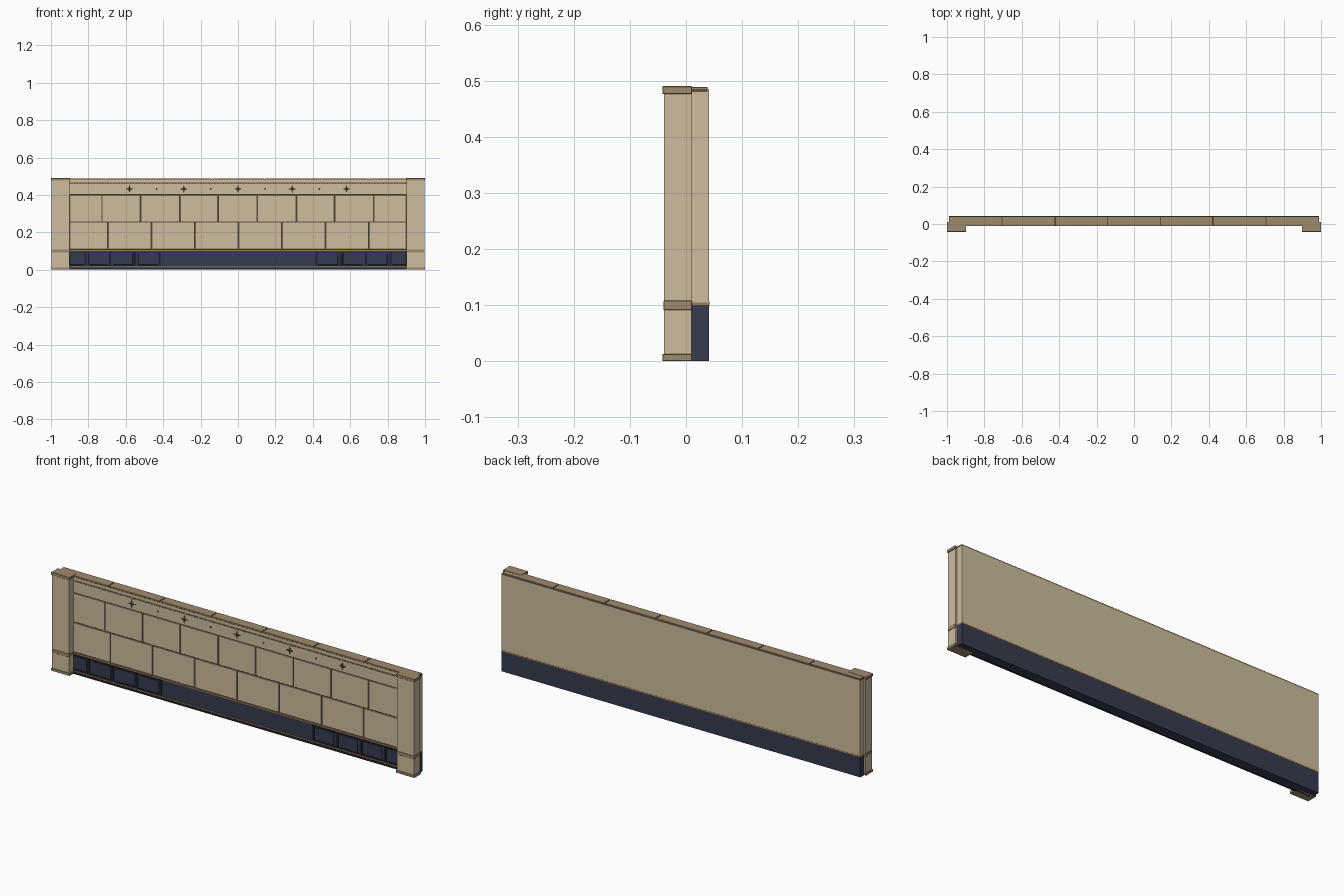
import bpy, bmesh, math

cube = bpy.data.objects.get("Cube")
if cube:
    bpy.data.objects.remove(cube, do_unlink=True)


def material(name, rgb):
    m = bpy.data.materials.new(name)
    m.use_nodes = True
    col = [(c / 255 / 12.92) if c < 11 else ((c / 255 + 0.055) / 1.055) ** 2.4 for c in rgb] + [1]
    m.diffuse_color = col
    m.node_tree.nodes["Principled BSDF"].inputs["Base Color"].default_value = col
    return m


STONE = material("warm_stone", (206, 189, 158))
TRIM = material("brown_trim_stone", (160, 139, 109))
MORTAR = material("dark_mortar", (92, 81, 66))
NAVY = material("navy_base", (54, 60, 78))
SHADOW = material("deep_navy_joint", (30, 34, 46))
GOLD = material("gold_line", (158, 127, 80))


def finish(name, bm, mat):
    mesh = bpy.data.meshes.new(name)
    bm.to_mesh(mesh)
    bm.free()
    mesh.materials.append(mat)
    obj = bpy.data.objects.new(name, mesh)
    bpy.context.collection.objects.link(obj)
    return obj


def boxes(name, mat, spans, bevel=0):
    """One object from boxes, each given as (x0, x1, y0, y1, z0, z1)."""
    bm = bmesh.new()
    for x0, x1, y0, y1, z0, z1 in spans:
        verts = bmesh.ops.create_cube(bm, size=1)["verts"]
        for v in verts:
            v.co = ((x0 + x1) / 2 + v.co.x * (x1 - x0),
                    (y0 + y1) / 2 + v.co.y * (y1 - y0),
                    (z0 + z1) / 2 + v.co.z * (z1 - z0))
    obj = finish(name, bm, mat)
    if bevel:
        mod = obj.modifiers.new("Bevel", "BEVEL")
        mod.width, mod.segments = bevel, 1
    return obj


def mirrored(spans):
    return spans + [(-s[1], -s[0], *s[2:]) for s in spans]


END, BACK, INNER = 0.988, 0.041, 0.9

# Wall core, painted base and the line between them
boxes("wall_core", STONE, [(-END, END, -0.003, BACK, 0.105, 0.478)])
boxes("wall_base", NAVY, [(-END, END, -0.007, BACK, 0, 0.1)])
boxes("base_top_line", GOLD, [(-END, END, -0.010, BACK + 0.0005, 0.1, 0.106)])
boxes("base_foot", SHADOW, [(-INNER, INNER, -0.012, 0, 0, 0.011)])
boxes("base_foot_line", GOLD, [(-INNER, INNER, -0.011, 0, 0.011, 0.016)])

# Raised base panels with dark upright joints
panels, joints = [], []
for i in range(4):
    x = 0.422 + i * 0.132
    panels.append((x + 0.008, min(x + 0.112, INNER), -0.010, 0, 0.026, 0.088))
    joints.append((x - 0.008, x + 0.004, -0.0105, 0, 0.02, 0.094))
boxes("base_panels", NAVY, mirrored(panels), 0.001)
boxes("base_panel_joints", SHADOW, mirrored(joints))
boxes("base_panel_rails", SHADOW, mirrored([
    (0.42, INNER, -0.009, 0, 0.019, 0.023),
    (0.42, INNER, -0.009, 0, 0.091, 0.095)]))

# Mortar bed with two staggered courses of stone
boxes("mortar_bed", MORTAR, [(-INNER, INNER, -0.004, 0, 0.106, 0.465)])
GAP = 0.003
blocks = []
for z0, z1, first, pitch, count in ((0.106, 0.255, -0.697, 0.2325, 7),
                                    (0.255, 0.402, -0.727, 0.2075, 8)):
    cuts = [-INNER - GAP] + [first + pitch * i for i in range(count)] + [INNER + GAP]
    blocks += [(a + GAP, b - GAP, -0.0075, 0, z0 + GAP, z1 - GAP)
               for a, b in zip(cuts, cuts[1:])]
boxes("stone_blocks", STONE, blocks, 0.0008)

# Frieze and dentils under the coping
boxes("frieze", STONE, [(-INNER, INNER, -0.0075, 0, 0.405, 0.459)])
boxes("frieze_moulding", TRIM, [(-INNER, INNER, -0.0085, 0, 0.463, 0.469)])
boxes("dentils", TRIM, [(-INNER + i * 0.015, -INNER + i * 0.015 + 0.008, -0.0095, 0, 0.458, 0.464)
                        for i in range(120)])
boxes("cornice", STONE, [(-END, END, -0.010, BACK, 0.469, 0.48)])


# Four-pointed stars with small studs between them
def star(bm, x, outer, inner):
    ring = [((outer if i % 2 == 0 else inner) * math.cos(i * math.pi / 4),
             (outer if i % 2 == 0 else inner) * math.sin(i * math.pi / 4)) for i in range(8)]
    front = [bm.verts.new((x + a, -0.0085, 0.432 + b)) for a, b in ring]
    back = [bm.verts.new((x + a, -0.005, 0.432 + b)) for a, b in ring]
    tip = bm.verts.new((x, -0.011, 0.432))
    for i in range(8):
        j = (i + 1) % 8
        bm.faces.new((front[i], front[j], tip))
        bm.faces.new((back[i], back[j], front[j], front[i]))


bm = bmesh.new()
for i in range(-4, 5):
    if i % 2 == 0:
        star(bm, i * 0.145, 0.021, 0.008)
    else:
        star(bm, i * 0.145, 0.006, 0.0045)
bmesh.ops.recalc_face_normals(bm, faces=bm.faces)
finish("frieze_stars", bm, MORTAR)

# Coping slabs, with dark joints between seven lengths
STEP = 2 * END / 7
slabs = []
for i in range(7):
    a, b = -END + i * STEP, -END + (i + 1) * STEP
    slabs.append((a + 0.002, b - 0.002, -0.012, 0.038, 0.482, 0.489))
boxes("coping_slabs", TRIM, slabs, 0.0008)
boxes("coping_bed", MORTAR, [(-END, END, -0.010, 0.037, 0.479, 0.485)])
boxes("coping_lower_ledge", TRIM, [(-END, END, -0.011, BACK, 0.479, 0.484)])

# End pilasters: shaft, foot, band and cap
boxes("pilaster_shafts", STONE, mirrored([(0.902, 0.996, -0.039, 0.010, 0.01, 0.48)]))
boxes("pilaster_feet", TRIM, mirrored([(0.898, 1, -0.042, 0.011, 0, 0.013)]), 0.001)
boxes("pilaster_bands", TRIM, mirrored([(0.901, 0.998, -0.040, 0.0105, 0.091, 0.108)]), 0.001)
boxes("pilaster_caps", TRIM, mirrored([(0.898, 1, -0.042, 0.011, 0.476, 0.49)]), 0.001)
